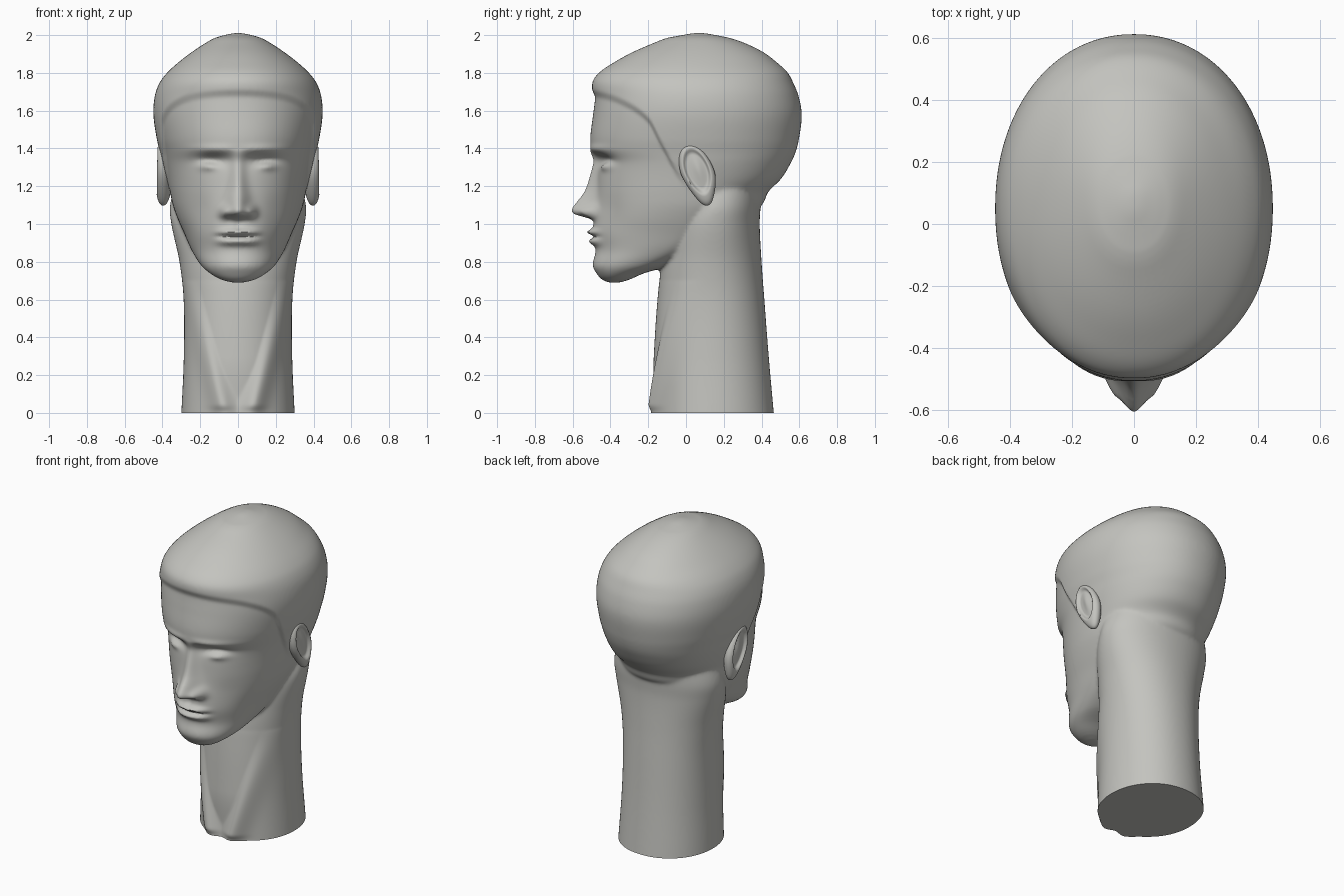
import bpy, bmesh, math
from mathutils import Matrix

cube = bpy.data.objects.get("Cube")
if cube:
    bpy.data.objects.remove(cube, do_unlink=True)

clay = bpy.data.materials.new("warm grey clay")
clay.use_nodes = True
GREY = (0.55, 0.55, 0.52, 1)
clay.diffuse_color = GREY
clay.node_tree.nodes["Principled BSDF"].inputs["Base Color"].default_value = GREY


def smooth(t):
    t = min(max(t, 0), 1)
    return t * t * (3 - 2 * t)


def bump(x, z, cx, cz, sx, sz):
    return math.exp(-((x - cx) / sx) ** 2 - ((z - cz) / sz) ** 2)


def sample(table, t):
    """Smooth curve through rows of (key, values...)."""
    t = min(max(t, table[0][0]), table[-1][0])
    last = len(table) - 1
    i = next(k for k in range(last) if t <= table[k + 1][0])
    a, b = table[i], table[i + 1]
    p, q = table[max(i - 1, 0)], table[min(i + 2, last)]
    span = b[0] - a[0]
    u = (t - a[0]) / span
    out = []
    for k in range(1, len(a)):
        ta = (b[k] - p[k]) / (b[0] - p[0]) * span
        tb = (q[k] - a[k]) / (q[0] - a[0]) * span
        out.append(a[k] * (1 + 2 * u) * (1 - u) ** 2 + ta * u * (1 - u) ** 2
                   + b[k] * u * u * (3 - 2 * u) + tb * u * u * (u - 1))
    return out


def loft(bm, table, rings=110, sides=96, power=2.1):
    """Closed body from level sections: height, half width, front, back, widest y."""
    low, high = table[0][0], table[-1][0]
    previous = None
    for r in range(rings + 1):
        z = low + (high - low) * r / rings
        w, front, back, mid = sample(table, z)
        ring = []
        for s in range(sides):
            a = math.tau * s / sides
            c, n = math.cos(a), math.sin(a)
            x = w * math.copysign(abs(c) ** (2 / power), c)
            depth = back - mid if n > 0 else mid - front
            y = mid + depth * math.copysign(abs(n) ** (2 / power), n)
            ring.append(bm.verts.new((x, y, z)))
        if previous:
            for s in range(sides):
                e = (s + 1) % sides
                bm.faces.new((previous[s], previous[e], ring[e], ring[s]))
        else:
            bm.faces.new(ring[::-1])
        previous = ring
    bm.faces.new(previous)


def make_object(name, bm):
    mesh = bpy.data.meshes.new(name)
    bm.to_mesh(mesh)
    bm.free()
    mesh.materials.append(clay)
    obj = bpy.data.objects.new(name, mesh)
    bpy.context.collection.objects.link(obj)
    return obj


def shade(obj):
    bpy.ops.object.select_all(action='DESELECT')
    obj.select_set(True)
    bpy.context.view_layer.objects.active = obj
    bpy.ops.object.shade_smooth_by_angle(angle=math.radians(60))


HEAD = [
    (.69, .03, -.41, -.35, -.38), (.705, .09, -.445, -.3, -.37),
    (.74, .15, -.475, -.22, -.33), (.78, .195, -.495, -.08, -.25),
    (.86, .245, -.478, .1, -.12), (.95, .285, -.495, .2, -.04),
    (1.03, .32, -.49, .28, 0), (1.1, .345, -.48, .4, .03),
    (1.17, .36, -.475, .435, .04), (1.24, .375, -.475, .5, .05),
    (1.33, .395, -.478, .55, .05), (1.38, .405, -.505, .572, .05),
    (1.45, .422, -.515, .59, .05), (1.58, .44, -.5, .605, .05),
    (1.68, .432, -.488, .587, .05), (1.75, .405, -.488, .558, .05),
    (1.8, .365, -.45, .53, .05), (1.85, .31, -.375, .475, .05),
    (1.9, .245, -.285, .41, .06), (1.95, .17, -.17, .31, .07),
    (1.98, .115, -.09, .22, .07), (1.995, .06, 0, .14, .07),
    (2.003, .02, .04, .1, .07)]
NECK = [
    (-.1, .305, -.16, .475, .15), (0, .3, -.16, .465, .15),
    (.3, .287, -.155, .438, .14), (.6, .288, -.145, .415, .14),
    (.8, .31, -.13, .4, .14), (1, .353, -.08, .39, .15),
    (1.1, .36, 0, .395, .16), (1.25, .32, .05, .4, .17)]
NOSE = [(1.015, 0), (1.03, .025), (1.05, .1), (1.07, .123), (1.095, .115),
        (1.18, .06), (1.33, .022), (1.4, 0)]
HAIRLINE = [(-.52, 1.7), (-.35, 1.65), (-.2, 1.55), (-.13, 1.42), (0, 1.2), (.2, 1.1)]


def face_relief(x, z):
    """How far the face stands out at a point of the front."""
    x = abs(x)
    h = sample(NOSE, z)[0] * math.exp(-(x / (.038 + .02 * smooth((1.3 - z) / .25))) ** 2)
    h += .042 * bump(x, z, .07, 1.065, .03, .032)            # nostril wings
    h += .012 * bump(x, z, .13, 1.395, .13, .022)            # brow ridge
    h -= .036 * bump(x, z, .14, 1.335, .085, .032)           # eye socket
    h += .026 * bump(x, z, .16, 1.307, .05, .022)            # eyelid
    h -= .012 * bump(x, z, .2, 1.04, .07, .1)                # cheek hollow
    lip = math.exp(-(x / .105) ** 4)
    h += lip * .03 * bump(0, z, 0, .957, 1, .016)            # upper lip
    h -= lip * .016 * bump(0, z, 0, .933, 1, .009)           # mouth line
    h += lip * .028 * bump(0, z, 0, .907, 1, .02)            # lower lip
    h -= .008 * bump(x, z, 0, .995, .018, .025)              # groove under nose
    return h


def neck_relief(x, z):
    """Two muscles running down to the middle of the throat."""
    x = abs(x)
    line = .075 + .27 * z
    ridge = math.exp(-((x - line) / .058) ** 2)
    if x < line:
        ridge = max(ridge, .45 * smooth(z / .3))
    return .052 * (1 - z / .7) ** .7 * ridge * (.6 + .4 * smooth(z / .045))


# Head and neck fused into one skin
bm = bmesh.new()
loft(bm, HEAD)
loft(bm, NECK, 60)
bmesh.ops.recalc_face_normals(bm, faces=bm.faces)
body = make_object("head_and_neck", bm)
fuse = body.modifiers.new("fuse", 'REMESH')
fuse.mode = 'VOXEL'
fuse.voxel_size = .009
soften = body.modifiers.new("soften", 'SMOOTH')
soften.factor = .5
soften.iterations = 12
bpy.context.view_layer.update()
bm = bmesh.new()
bm.from_object(body, bpy.context.evaluated_depsgraph_get())
body.modifiers.clear()
bm.normal_update()

# Sculpt hair, face and throat
normals = [v.normal.copy() for v in bm.verts]
for v, n in zip(bm.verts, normals):
    x, y, z = v.co
    if z > 1.15:
        edge = smooth((z - sample(HAIRLINE, y)[0]) / .05 + .5) - .5
        v.co += n * .016 * edge * smooth((z - 1.15) / .2)
    if z > .8 and y < -.2 and n.y < -.05:
        v.co.y -= face_relief(x, z) * smooth(-n.y / .3)
    elif z < .7 and -.3 < y < .1 and n.y < 0:
        v.co.y -= neck_relief(x, max(z, 0)) * smooth(-n.y / .4)
for _ in range(2):
    bmesh.ops.smooth_vert(bm, verts=bm.verts, factor=.4,
                          use_axis_x=True, use_axis_y=True, use_axis_z=True)

# Flat cut under the neck
cut = bmesh.ops.bisect_plane(bm, geom=bm.verts[:] + bm.edges[:] + bm.faces[:],
                             plane_co=(0, 0, 0), plane_no=(0, 0, 1), clear_inner=True)
rim = [e for e in cut["geom_cut"] if isinstance(e, bmesh.types.BMEdge)]
bmesh.ops.holes_fill(bm, edges=rim, sides=0)
bmesh.ops.recalc_face_normals(bm, faces=bm.faces)
bm.to_mesh(body.data)
bm.free()
shade(body)

# Ears: cupped ovals with a raised rim and a narrow lobe
for name, side in (("left_ear", 1), ("right_ear", -1)):
    bm = bmesh.new()
    bmesh.ops.create_uvsphere(bm, u_segments=48, v_segments=40, radius=1,
                              matrix=Matrix.Rotation(math.pi / 2, 4, 'Y'))
    for v in bm.verts:
        x, y, z = v.co
        r = math.hypot(y, z + .0)
        if x > 0:
            out = .036 * math.sqrt(max(0, 1 - r ** 4))
            out -= .024 * smooth((.78 - math.hypot(y, z - .12)) / .22)
            out += .01 * bump(y, z, .1, .15, .3, .42)
        else:
            out = .05 * x
        width = .092 * (.72 + .28 * smooth((z + 1) / 1.2))
        v.co = (side * (.4 + out + .025 * z * .16),
                .065 + width * y - .045 * z, 1.26 + .163 * z)
    bmesh.ops.recalc_face_normals(bm, faces=bm.faces)
    shade(make_object(name, bm))
